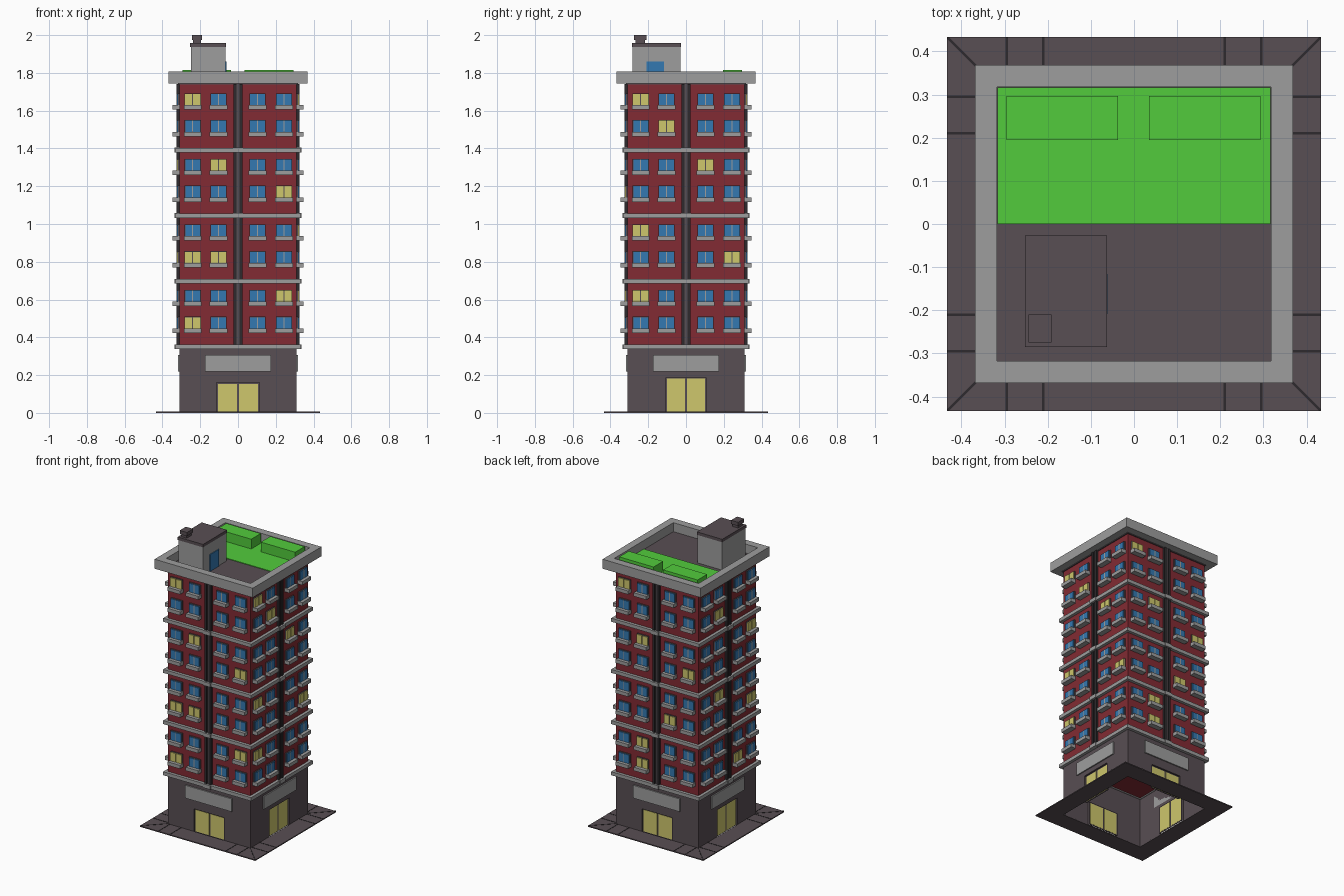
import bpy, bmesh, math
from mathutils import Matrix, Vector

if "Cube" in bpy.data.objects:
    bpy.data.objects.remove(bpy.data.objects["Cube"])


def material(name, rgb):
    m = bpy.data.materials.new(name)
    m.diffuse_color = (*rgb, 1)
    m.use_nodes = True
    m.node_tree.nodes["Principled BSDF"].inputs["Base Color"].default_value = m.diffuse_color
    return m


RED = material("brick red", (0.225, 0.024, 0.033))
DARK = material("dark stone", (0.098, 0.077, 0.087))
BLACK = material("near black", (0.026, 0.023, 0.026))
GREY = material("light grey", (0.34, 0.34, 0.34))
BLUE = material("glass blue", (0.034, 0.19, 0.44))
YELLOW = material("lit yellow", (0.62, 0.57, 0.15))
GREEN = material("grass green", (0.084, 0.6, 0.045))

R = 0.31                       # half width of the tower
SIDES = [Matrix.Rotation(k * math.pi / 2, 4, 'Z') for k in range(4)]  # front, right, back, left


class Part:
    """Collects boxes and quads into one single-colour object."""

    def __init__(self, name, mat):
        self.name, self.mat, self.bm = name, mat, bmesh.new()

    def box(self, x, y, z, M=Matrix()):
        c = [(a[0] + a[1]) / 2 for a in (x, y, z)]
        s = [abs(a[1] - a[0]) for a in (x, y, z)]
        bmesh.ops.create_cube(self.bm, size=1, matrix=M @ Matrix.Translation(c) @ Matrix.Diagonal((*s, 1)))

    def plate(self, k, u, d, z):
        """Box on side k: u along the wall, d outward from the wall."""
        self.box(u, (-R - d[0], -R - d[1]), z, SIDES[k])

    def quad(self, k, pts):
        """Quad on side k from (u, d, z) points."""
        self.bm.faces.new([self.bm.verts.new(SIDES[k] @ Vector((u, -R - d, z))) for u, d, z in pts])

    def ring(self, outer, inner, z0, z1):
        """Square ring with mitred corners."""
        loops = []
        for r, z in ((outer, z0), (outer, z1), (inner, z1), (inner, z0)):
            loops.append([self.bm.verts.new((sx * r, sy * r, z))
                          for sx, sy in ((-1, -1), (1, -1), (1, 1), (-1, 1))])
        for i in range(4):
            a, b = loops[i], loops[(i + 1) % 4]
            for j in range(4):
                n = (j + 1) % 4
                self.bm.faces.new((a[j], a[n], b[n], b[j]))

    def done(self):
        me = bpy.data.meshes.new(self.name)
        bmesh.ops.remove_doubles(self.bm, verts=self.bm.verts, dist=1e-6)
        self.bm.to_mesh(me)
        self.bm.free()
        me.materials.append(self.mat)
        ob = bpy.data.objects.new(self.name, me)
        bpy.context.collection.objects.link(ob)


# Pavement ring with dark seams
pave = Part("pavement", DARK)
pave.ring(0.433, R, 0, 0.007)
pave.done()
seams = Part("pavement_seams", BLACK)
for k in range(4):
    for u in (-0.295, -0.21, 0.21, 0.295):
        seams.plate(k, (u - 0.003, u + 0.003), (0, 0.123), (0.005, 0.0085))
    diag = SIDES[k] @ Matrix.Rotation(math.pi / 4, 4, 'Z')
    seams.box((0.44, 0.611), (-0.003, 0.003), (0.005, 0.0085), diag)
seams.done()

# Ground floor: open shell with recessed double doors and blank sign boards
base = Part("ground_floor_walls", DARK)
frames = Part("door_frames", DARK)
doors = Part("door_panels", YELLOW)
signs = Part("sign_boards", GREY)
TOP, REC = 0.345, -0.015
for k in range(4):
    w, h = ((0.113, 0.16), (0.107, 0.188))[k % 2]
    for u0, u1, z0, z1 in ((-R, -w, 0, TOP), (w, R, 0, TOP), (-w, w, h, TOP)):
        base.quad(k, ((u0, 0, z0), (u1, 0, z0), (u1, 0, z1), (u0, 0, z1)))
    base.quad(k, ((-w, 0, 0), (-w, 0, h), (-w, REC, h), (-w, REC, 0)))
    base.quad(k, ((w, 0, 0), (w, REC, 0), (w, REC, h), (w, 0, h)))
    base.quad(k, ((-w, 0, h), (w, 0, h), (w, REC, h), (-w, REC, h)))
    frames.plate(k, (-w, w), (REC, REC + 0.004), (0, h))
    for s in (-1, 1):
        doors.plate(k, (s * 0.006, s * (w - 0.006)), (REC - 0.001, REC + 0.006), (0.006, h - 0.007))
    signs.plate(k, (-0.175, 0.175), (0, 0.008), (0.22, 0.307))
for p in (base, frames, doors, signs):
    p.done()

# Brick tower
tower = Part("brick_tower", RED)
tower.box((-R, R), (-R, R), (0.345, 1.742))
tower.done()

# Stone bands between sections, with a block at each central pilaster
bands = Part("stone_bands", GREY)
for i in range(4):
    z = 0.35 + 0.347 * i
    bands.ring(0.33, R - 0.005, z - 0.012, z + 0.012)
    for k in range(4):
        bands.plate(k, (-0.027, 0.027), (0, 0.026), (z - 0.013, z + 0.013))
bands.done()

# Central pilasters: two black ribs around a dark strip
ribs = Part("pilaster_ribs", BLACK)
strips = Part("pilaster_strips", DARK)
for k in range(4):
    for s in (-1, 1):
        ribs.plate(k, (s * 0.007, s * 0.024), (0, 0.015), (0.35, 1.742))
    strips.plate(k, (-0.007, 0.007), (0, 0.009), (0.35, 1.742))
ribs.done()
strips.done()

# Windows: frame, two panes, mullion and projecting sill box; (row from top, column) are lit
LIT = [{(0, 0), (2, 1), (3, 3), (5, 0), (5, 1), (6, 3), (7, 0)},
       {(0, 0), (1, 1), (2, 2), (4, 0), (5, 3), (6, 0)},
       {(0, 0), (2, 1), (3, 3), (5, 2), (6, 1), (7, 1)},
       {(1, 1), (2, 3), (4, 1), (5, 3), (7, 2)}]
wframes = Part("window_frames", DARK)
blue = Part("window_panes", BLUE)
lit = Part("lit_window_panes", YELLOW)
mullions = Part("window_mullions", GREY)
sills = Part("window_sills", GREY)
for k in range(4):
    for row in range(8):
        section, upper = divmod(7 - row, 2)
        z = 0.35 + 0.347 * section + (0.215 if upper else 0.073)
        for col, u in enumerate((-0.24, -0.103, 0.103, 0.243)):
            on = (row, col) in LIT[k]
            pane = lit if on else blue
            edge = 0.042 if on else 0.039
            wframes.plate(k, (u - 0.043, u + 0.043), (0, 0.008), (z + 0.01, z + 0.086))
            for s in (-1, 1):
                pane.plate(k, (u + s * 0.003, u + s * edge), (0.006, 0.014), (z + 0.02, z + 0.083))
            if not on:
                mullions.plate(k, (u - 0.003, u + 0.003), (0.006, 0.015), (z + 0.025, z + 0.083))
            sills.plate(k, (u - 0.047, u + 0.047), (0, 0.036), (z, z + 0.024))
for p in (wframes, blue, lit, mullions, sills):
    p.done()

# Roof: parapet, deck, lawn and hedges
parapet = Part("roof_parapet", GREY)
parapet.ring(0.368, 0.317, 1.743, 1.807)
parapet.box((-0.34, 0.34), (-0.34, 0.34), (1.7435, 1.7445))
parapet.done()
deck = Part("roof_deck", DARK)
deck.box((-0.317, 0.317), (-0.317, 0.317), (1.738, 1.746))
deck.done()
lawn = Part("roof_lawn", GREEN)
lawn.box((-0.316, 0.316), (0, 0.316), (1.742, 1.75))
lawn.done()
hedges = Part("roof_hedges", GREEN)
for x in ((-0.295, -0.037), (0.035, 0.293)):
    hedges.box(x, (0.195, 0.297), (1.745, 1.816))
hedges.done()

# Stair hut with door, roof slab and chimney
hut = Part("stair_hut", GREY)
hut.box((-0.25, -0.066), (-0.282, -0.03), (1.742, 1.938))
hut.done()
hut_door = Part("stair_hut_door", BLUE)
hut_door.box((-0.068, -0.061), (-0.209, -0.116), (1.746, 1.86))
hut_door.done()
hut_roof = Part("stair_hut_roof", DARK)
hut_roof.box((-0.253, -0.063), (-0.285, -0.027), (1.937, 1.957))
hut_roof.done()
chimney = Part("chimney", DARK)
chimney.box((-0.238, -0.197), (-0.268, -0.217), (1.955, 1.99))
chimney.box((-0.244, -0.191), (-0.275, -0.21), (1.975, 2.0))
chimney.done()
